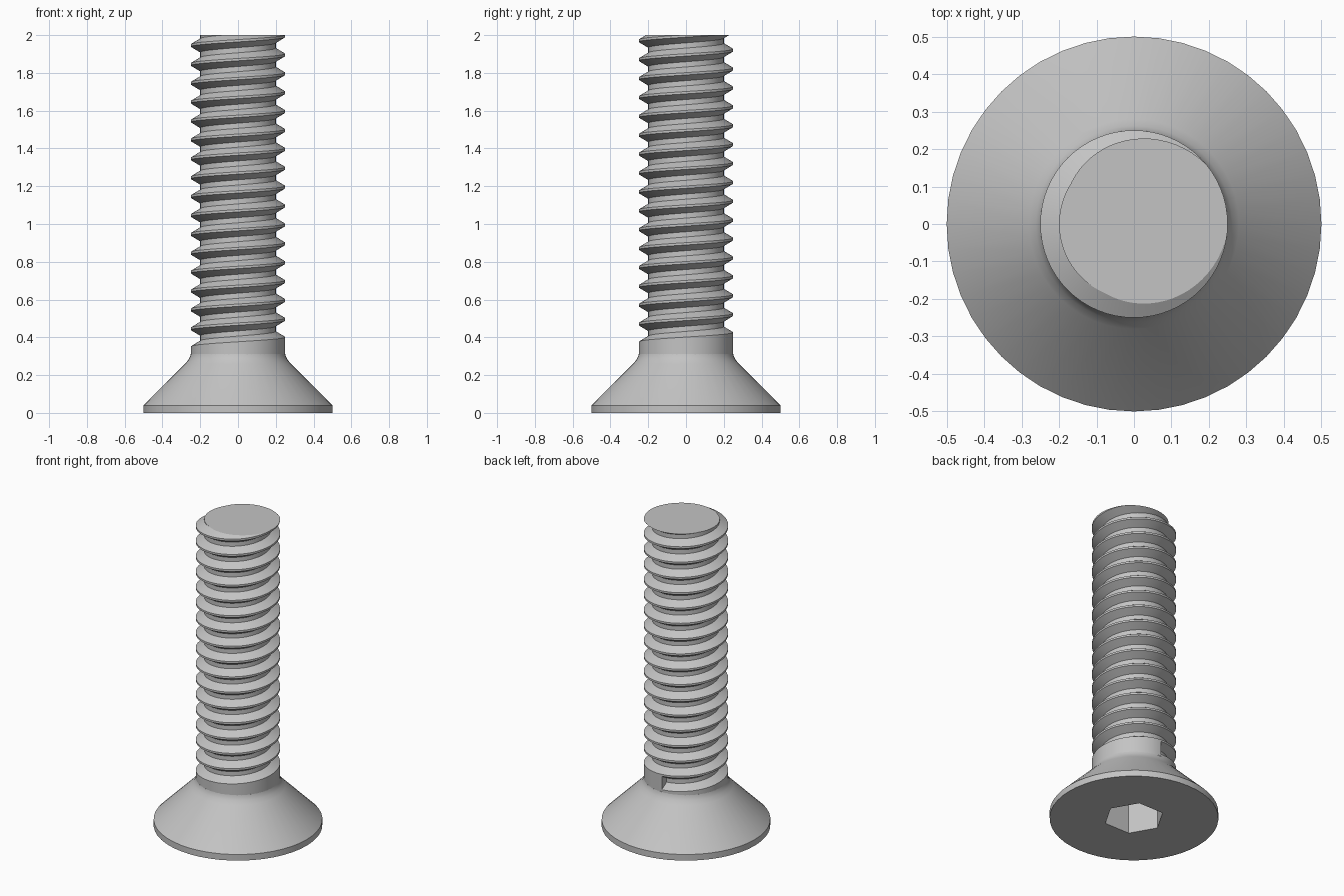
import bpy
import bmesh
import math
from mathutils import Vector, Matrix

cube = bpy.data.objects.get("Cube")
if cube:
    bpy.data.objects.remove(cube, do_unlink=True)

# Single steel colour
steel = bpy.data.materials.new("plain_steel")
steel.use_nodes = True
GREY = (0.55, 0.55, 0.55, 1)
steel.diffuse_color = GREY
steel.node_tree.nodes["Principled BSDF"].inputs["Base Color"].default_value = GREY

LENGTH = 2.0
PITCH = 0.1
CREST, ROOT = 0.25, 0.2          # thread radii
STEPS = 64                       # segments per turn
TURNS = 18
START = 0.314                    # height where the thread groove begins (at the back)
HEAD_STEPS = 48


def polyline(bm, points):
    """Add (radius, z) points at the back of the axis; return verts and edges."""
    verts = [bm.verts.new((0, r, z)) for r, z in points]
    return verts, [bm.edges.new(pair) for pair in zip(verts, verts[1:])]


def spin(bm, points, turns, steps, rise=0.0):
    verts, edges = polyline(bm, points)
    bmesh.ops.spin(bm, geom=verts + edges, cent=(0, 0, 0), axis=(0, 0, 1),
                   dvec=(0, 0, rise / steps), angle=math.tau * turns,
                   steps=steps * turns, use_duplicate=False)


def finish(bm, name):
    bmesh.ops.recalc_face_normals(bm, faces=bm.faces[:])
    mesh = bpy.data.meshes.new(name)
    bm.to_mesh(mesh)
    bm.free()
    mesh.materials.append(steel)
    obj = bpy.data.objects.new(name, mesh)
    bpy.context.collection.objects.link(obj)
    bpy.ops.object.select_all(action='DESELECT')
    obj.select_set(True)
    bpy.context.view_layer.objects.active = obj
    bpy.ops.object.shade_smooth_by_angle(angle=math.radians(25))
    return obj


# Threaded shank: one pitch of the groove swept up a right-handed helix
bm = bmesh.new()
flat, flank = 0.0125, 0.03
groove = [(CREST, START),
          (CREST, START + flat),
          (ROOT, START + flat + flank),
          (ROOT, START + PITCH - flank),
          (CREST, START + PITCH)]
spin(bm, groove, TURNS, STEPS, PITCH)

# Plain collar below the first turn, and the wall where the groove starts
spin(bm, [(CREST, START - PITCH), (CREST, START)], 1, STEPS, PITCH)
wall, _ = polyline(bm, groove[1:])
bm.faces.new(wall)
bmesh.ops.remove_doubles(bm, verts=bm.verts[:], dist=0.0005)

# Cut the end square and cap it
cut = bmesh.ops.bisect_plane(bm, geom=bm.verts[:] + bm.edges[:] + bm.faces[:],
                             plane_co=(0, 0, LENGTH), plane_no=(0, 0, 1),
                             clear_outer=True)
rim = [e for e in cut["geom_cut"] if isinstance(e, bmesh.types.BMEdge)]
bmesh.ops.edgeloop_fill(bm, edges=rim)
finish(bm, "threaded_shank")

# Countersunk head: rim, cone and small fillet into the shank
bm = bmesh.new()
spin(bm, [(0.5, 0), (0.5, 0.04), (0.28, 0.26), (0.262, 0.282),
          (0.253, 0.3), (CREST, 0.312)], 1, HEAD_STEPS)
bmesh.ops.remove_doubles(bm, verts=bm.verts[:], dist=0.0005)
top = [e for e in bm.edges if e.is_boundary and e.verts[0].co.z > 0.2]
bmesh.ops.edgeloop_fill(bm, edges=top)

# Hex socket sunk into the flat underside
base = [e for e in bm.edges if e.is_boundary]
corners = [bm.verts.new(Matrix.Rotation(math.radians(60 * i), 3, 'Z') @ Vector((0.18, 0, 0)))
           for i in range(6)]
hexagon = [bm.edges.new((corners[i - 1], corners[i])) for i in range(6)]
bmesh.ops.triangle_fill(bm, edges=base + hexagon, use_beauty=True)
inside = [f for f in bm.faces if all(v in corners for v in f.verts)]
bmesh.ops.delete(bm, geom=inside, context='FACES_ONLY')
sunk = bmesh.ops.extrude_edge_only(bm, edges=hexagon)["geom"]
floor = [v for v in sunk if isinstance(v, bmesh.types.BMVert)]
bmesh.ops.translate(bm, verts=floor, vec=(0, 0, 0.2))
bmesh.ops.edgeloop_fill(bm, edges=[e for e in sunk if isinstance(e, bmesh.types.BMEdge)
                                   and all(v in floor for v in e.verts)])
finish(bm, "countersunk_head")
